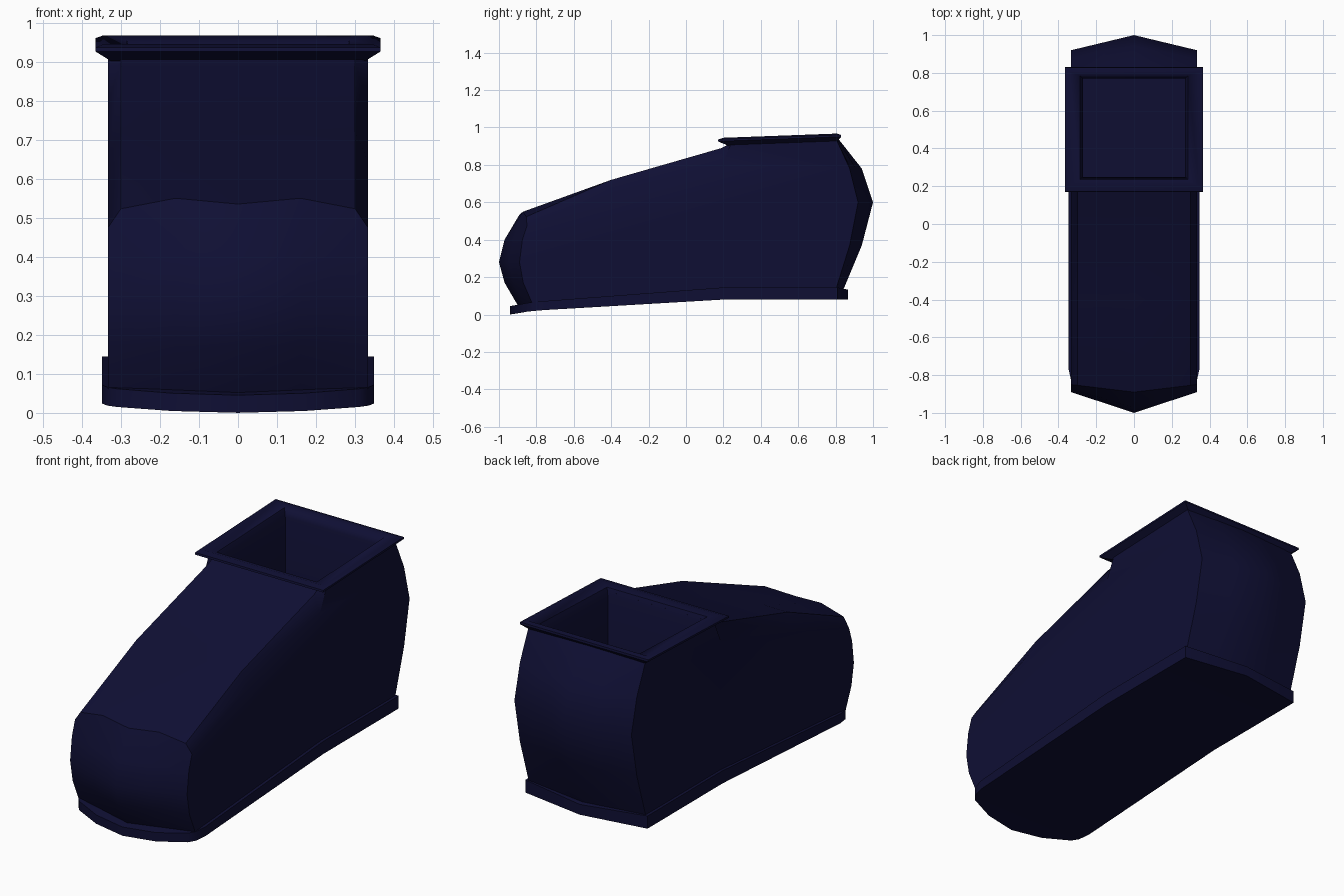
import bpy, bmesh, math

if "Cube" in bpy.data.objects:
    bpy.data.objects.remove(bpy.data.objects["Cube"])

navy = bpy.data.materials.new("dark navy")
navy.diffuse_color = (0.0047, 0.0047, 0.034, 1)
navy.use_nodes = True
navy.node_tree.nodes["Principled BSDF"].inputs["Base Color"].default_value = navy.diffuse_color


def finish(name, bm):
    bmesh.ops.recalc_face_normals(bm, faces=bm.faces[:])
    mesh = bpy.data.meshes.new(name)
    bm.to_mesh(mesh)
    bm.free()
    mesh.materials.append(navy)
    ob = bpy.data.objects.new(name, mesh)
    bpy.context.collection.objects.link(ob)
    bpy.ops.object.select_all(action='DESELECT')
    ob.select_set(True)
    bpy.context.view_layer.objects.active = ob
    bpy.ops.object.shade_smooth_by_angle(angle=math.radians(40))
    return ob


def loft(bm, rings):
    """Bridge equal closed rings; returns faces grouped by segment."""
    vs = [[bm.verts.new(p) for p in r] for r in rings]
    n = len(vs[0])
    for a, b in zip(vs, vs[1:]):
        for i in range(n):
            j = (i + 1) % n
            bm.faces.new((a[i], a[j], b[j], b[i]))
    return vs


# Boot body: side profile on the centre line and at the side walls (y, z)
centre = [(-.90, .05), (-.97, .17), (-1.0, .28), (-.97, .40), (-.89, .535),
          (-.40, .72), (.19, .89), (.245, .92), (.81, .945), (.94, .78),
          (1.0, .60), (.94, .37), (.84, .13), (.20, .12)]
side = [(-.82, .055), (-.87, .17), (-.89, .28), (-.875, .40), (-.85, .475),
        (-.40, .645), (.19, .80), (.245, .92), (.80, .945), (.875, .78),
        (.92, .60), (.875, .37), (.80, .13), (.20, .12)]
rings = []
for x in (-.333, -.30, -.16, 0, .16, .30, .333):
    t = abs(x) / .333
    ring = []
    for i, (c, s) in enumerate(zip(centre, side)):
        y = c[0] + (s[0] - c[0]) * t
        # the top stays level until the bevelled edge
        flat = 4 <= i <= 6 and t < .95
        z = c[1] if flat else c[1] + (s[1] - c[1]) * t
        if i == 4 and t < .95:
            z += {0: 0, .16: .015, .30: -.012}[abs(x)]
        ring.append((x, y, z))
    rings.append(ring)
bm = bmesh.new()
vs = loft(bm, rings)
bm.faces.new(vs[0])
bm.faces.new(vs[-1])
# open the top under the collar
opening = [f for f in bm.faces if len(f.verts) == 4
           and all(v.co.z > .915 for v in f.verts)]
bmesh.ops.delete(bm, geom=opening, context='FACES')
finish("boot_body", bm)

# Collar flange and inner lining: (half width, y front, y back, height offset)
steps = [(.325, .23, .805, -.045), (.365, .17, .83, -.018), (.365, .172, .828, -.008),
         (.345, .20, .808, 0), (.285, .235, .785, -.012), (.27, .25, .77, -.05),
         (.27, .25, .77, -.74)]
bm = bmesh.new()
vs = loft(bm, [[(sx * w, y, .945 + .037 * (y - .2) + dz)
                for sx, y in ((-1, y0), (1, y0), (1, y1), (-1, y1))]
               for w, y0, y1, dz in steps])
bm.faces.new(vs[-1])
finish("collar_and_lining", bm)

# Sole: half outline mirrored, following the raised heel line
half = [(0, -.94), (.17, -.91), (.31, -.85), (.335, -.82), (.348, -.76),
        (.348, .20), (.348, .81), (0, .865)]
outline = half + [(-x, y) for x, y in reversed(half[1:-1])]


def sole_z(x, y, top):
    z = .08 + .07 * min(0, y - .2) + .09 * x * x * (y < -.7)
    if top:
        z += .065 - .02 * max(0, .2 - y) / 1.14 - .012 * (y > .82)
    return z


bm = bmesh.new()
vs = loft(bm, [[(x, y, sole_z(x, y, top)) for x, y in outline] for top in (0, 1)])
n = len(outline)
for r in vs:
    # cap in strips between mirrored points so the bend at mid-foot is clean
    m = len(half)
    for i in range(m - 1):
        quad = [r[i], r[i + 1], r[(n - i - 1) % n], r[(n - i) % n]]
        bm.faces.new(list(dict.fromkeys(quad)))
finish("sole", bm)
